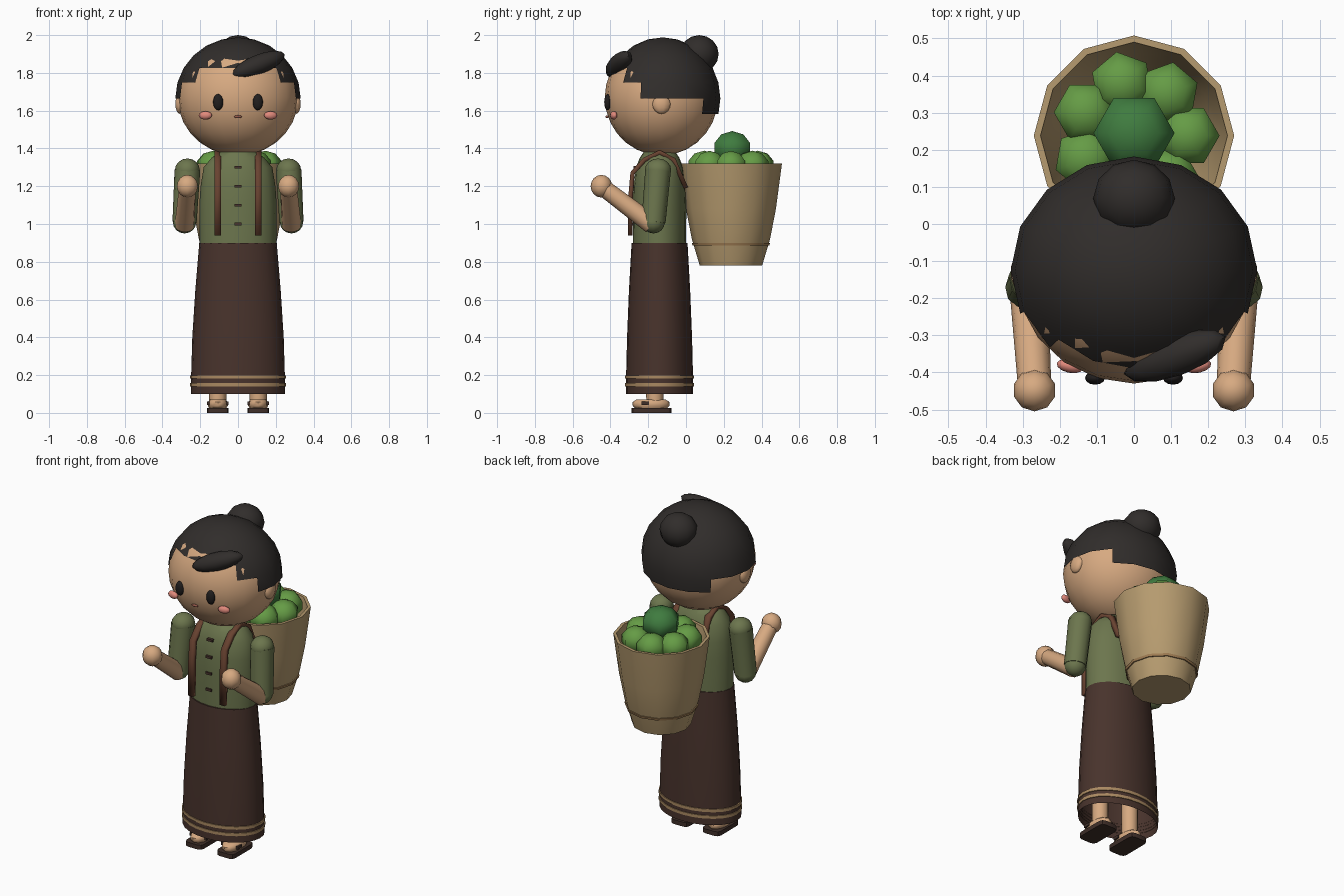
import bpy, bmesh
from math import sin, cos, pi, radians, degrees, atan2, acos
from mathutils import Vector, Matrix, Euler

if "Cube" in bpy.data.objects:
    bpy.data.objects.remove(bpy.data.objects["Cube"])

COLORS = {
    "skin": (0.68, 0.40, 0.22), "hair": (0.03, 0.026, 0.024), "shirt": (0.15, 0.18, 0.075),
    "skirt": (0.065, 0.033, 0.025), "trim": (0.40, 0.25, 0.12), "strap": (0.14, 0.055, 0.03),
    "basket": (0.47, 0.33, 0.16), "band": (0.36, 0.21, 0.09), "leaf": (0.13, 0.33, 0.06),
    "dark_leaf": (0.05, 0.20, 0.05), "blush": (0.75, 0.25, 0.20), "mouth": (0.30, 0.10, 0.07),
    "sole": (0.05, 0.028, 0.022), "eye": (0.015, 0.013, 0.013),
}
MATS = {}
for key, c in COLORS.items():
    MATS[key] = bpy.data.materials.new(key)
    MATS[key].diffuse_color = (*c, 1)


def finish(name, bm, mat, angle=50):
    bmesh.ops.recalc_face_normals(bm, faces=bm.faces)
    me = bpy.data.meshes.new(name)
    bm.to_mesh(me)
    bm.free()
    me.polygons.foreach_set("use_smooth", [True] * len(me.polygons))
    me.set_sharp_from_angle(angle=radians(angle))
    me.materials.append(MATS[mat])
    ob = bpy.data.objects.new(name, me)
    bpy.context.collection.objects.link(ob)
    return ob


def ball(name, loc, size, mat, seg=16, rings=12, rot=(0, 0, 0), keep=None, angle=60):
    bm = bmesh.new()
    bmesh.ops.create_uvsphere(bm, u_segments=seg, v_segments=rings, radius=1)
    if keep:
        drop = [f for f in bm.faces if not keep(f.calc_center_median().normalized())]
        bmesh.ops.delete(bm, geom=drop, context='FACES')
    m = Matrix.Translation(loc) @ Euler([radians(a) for a in rot]).to_matrix().to_4x4() @ Matrix.Diagonal((*size, 1))
    bm.transform(m)
    return finish(name, bm, mat, angle)


def loft(name, rings, cy, mat, seg=20, caps=(True, True), angle=50, x=0):
    """Stack of ellipses given as (z, rx, ry)."""
    bm = bmesh.new()
    loops = [[bm.verts.new((x + rx * cos(2 * pi * i / seg), cy + ry * sin(2 * pi * i / seg), z))
              for i in range(seg)] for z, rx, ry in rings]
    for a, b in zip(loops, loops[1:]):
        for i in range(seg):
            j = (i + 1) % seg
            bm.faces.new((a[i], a[j], b[j], b[i]))
    if caps[0]:
        bm.faces.new(loops[0])
    if caps[1]:
        bm.faces.new(loops[-1])
    return finish(name, bm, mat, angle)


def limb(name, a, b, r1, r2, mat, seg=12):
    a, b = Vector(a), Vector(b)
    bm = bmesh.new()
    bmesh.ops.create_cone(bm, cap_ends=True, segments=seg, radius1=r1, radius2=r2, depth=(b - a).length)
    bm.transform(Matrix.Translation((a + b) / 2) @ (b - a).to_track_quat('Z', 'Y').to_matrix().to_4x4())
    return finish(name, bm, mat)


def box(name, loc, size, mat, bevel=0):
    bm = bmesh.new()
    bmesh.ops.create_cube(bm, size=1)
    bm.transform(Matrix.Translation(loc) @ Matrix.Diagonal((*size, 1)))
    if bevel:
        upright = [e for e in bm.edges if abs(e.verts[0].co.z - e.verts[1].co.z) > 0.001]
        bmesh.ops.bevel(bm, geom=upright, offset=bevel, segments=2, affect='EDGES', profile=0.5)
    return finish(name, bm, mat, 30)


# Head and hair cap with a stepped hairline
ball("head", (0, -0.13, 1.67), (0.32, 0.30, 0.307), "skin", 20, 14)


def hairline(d):
    a = degrees(atan2(abs(d.x), -d.y))
    limit = 60 if a < 45 else 75 if a < 67.5 else 90 if a < 135 else 105
    return degrees(acos(d.z)) < limit


ball("hair_cap", (0, -0.124, 1.665), (0.332, 0.306, 0.323), "hair", 16, 12, keep=hairline)
ball("hair_bun", (0, 0.07, 1.90), (0.11, 0.103, 0.1), "hair", 12, 8)
ball("fringe_tuft", (0.11, -0.355, 1.845), (0.155, 0.055, 0.052), "hair", 12, 8, rot=(0, -20, 20))

# Face
ball("mouth", (0, -0.418, 1.568), (0.022, 0.008, 0.008), "mouth", 10, 6)
for s, side in ((-1, "left"), (1, "right")):
    ball(f"{side}_ear", (s * 0.308, -0.13, 1.635), (0.025, 0.048, 0.052), "skin", 10, 8)
    ball(f"{side}_eye", (s * 0.105, -0.415, 1.645), (0.027, 0.018, 0.043), "eye", 12, 8)
    ball(f"{side}_cheek", (s * 0.173, -0.383, 1.575), (0.036, 0.018, 0.022), "blush", 12, 8, rot=(0, 0, s * 12))

# Torso, neck and buttons
loft("neck", [(1.3, 0.08, 0.08), (1.45, 0.08, 0.08)], -0.14, "skin", 12)
loft("shirt", [(0.88, 0.203, 0.14), (1.1, 0.205, 0.142), (1.2, 0.198, 0.138), (1.3, 0.182, 0.125),
               (1.35, 0.14, 0.105), (1.38, 0.10, 0.085)], -0.14, "shirt")
for i in range(4):
    box(f"button_{i + 1}", (0, -0.28 + (0.012 if i == 3 else 0), 1.0 + 0.1 * i), (0.038, 0.02, 0.014), "skirt")

# Skirt with open hem and two trim bands
loft("skirt", [(0.10, 0.25, 0.178), (0.2, 0.248, 0.177), (0.4, 0.242, 0.172), (0.65, 0.226, 0.162),
               (0.90, 0.205, 0.148)], -0.14, "skirt", 24, (False, True))
for i, z in enumerate((0.15, 0.19)):
    loft(f"hem_band_{i + 1}", [(z - 0.009, 0.247, 0.175), (z - 0.009, 0.254, 0.182), (z + 0.009, 0.254, 0.182),
                               (z + 0.009, 0.247, 0.175)], -0.14, "trim", 24, (False, False))

for s, side in ((-1, "left"), (1, "right")):
    # Arms
    shoulder, elbow, wrist = (s * 0.268, -0.148, 1.285), (s * 0.283, -0.172, 1.01), (s * 0.268, -0.435, 1.19)
    ball(f"{side}_shoulder", shoulder, (0.066, 0.07, 0.062), "shirt", 12, 8)
    limb(f"{side}_sleeve", elbow, shoulder, 0.064, 0.068, "shirt")
    ball(f"{side}_elbow", elbow, (0.062, 0.06, 0.06), "shirt", 12, 8)
    limb(f"{side}_forearm", (s * 0.283, -0.18, 0.998), wrist, 0.052, 0.045, "skin")
    ball(f"{side}_hand", (s * 0.268, -0.448, 1.2), (0.058, 0.057, 0.06), "skin", 10, 8)
    # Legs and sandals
    x = s * 0.107
    limb(f"{side}_leg", (x, -0.165, 0.04), (x, -0.165, 0.5), 0.045, 0.05, "skin")
    loft(f"{side}_foot", [(0.025, 0.045, 0.085), (0.038, 0.053, 0.097), (0.058, 0.053, 0.097),
                          (0.072, 0.04, 0.075)], -0.185, "skin", 12, x=x)
    box(f"{side}_sole", (x, -0.183, 0.0135), (0.116, 0.21, 0.027), "sole", 0.025)
    box(f"{side}_sandal_strap", (x, -0.215, 0.05), (0.116, 0.04, 0.018), "sole")
    # Carrying strap over the shoulder
    bm = bmesh.new()
    path = [(-0.296, 0.94), (-0.293, 1.15), (-0.283, 1.27), (-0.22, 1.34), (-0.14, 1.38), (-0.065, 1.34), (0.0, 1.19)]
    rows = [[bm.verts.new((s * 0.107 + dx, y, z)) for dx in (-0.018, 0.018)] for y, z in path]
    for a, b in zip(rows, rows[1:]):
        bm.faces.new((a[0], a[1], b[1], b[0]))
    mod = finish(f"{side}_carry_strap", bm, "strap", 30).modifiers.new("thickness", 'SOLIDIFY')
    mod.thickness, mod.offset = 0.024, 0

# Basket: outer wall, rim and inner wall
profile = [(0.78, 0.165), (0.92, 0.207), (1.08, 0.238), (1.32, 0.27), (1.32, 0.252), (1.08, 0.22), (0.80, 0.15)]
loft("basket", [(z, r, r) for z, r in profile], 0.238, "basket", 12)
loft("basket_band", [(z, r, r) for z, r in ((0.885, 0.193), (0.885, 0.203), (0.899, 0.207), (0.899, 0.197))],
     0.238, "band", 12, (False, False))

# Cabbages heaped in the basket
ball("top_cabbage", (0, 0.245, 1.40), (0.115, 0.115, 0.092), "dark_leaf", 6, 5, rot=(0, 0, 30))
for i in range(7):
    a = 2 * pi * i / 7
    ball(f"cabbage_{i + 1}", (0.145 * cos(a), 0.238 + 0.145 * sin(a), 1.31), (0.09, 0.09, 0.078), "leaf", 6, 5,
         rot=(0, 0, 30 + 20 * i))

for m in bpy.data.materials:
    if m.users and not m.is_grease_pencil:
        m.use_nodes = True
        m.node_tree.nodes["Principled BSDF"].inputs["Base Color"].default_value = m.diffuse_color
